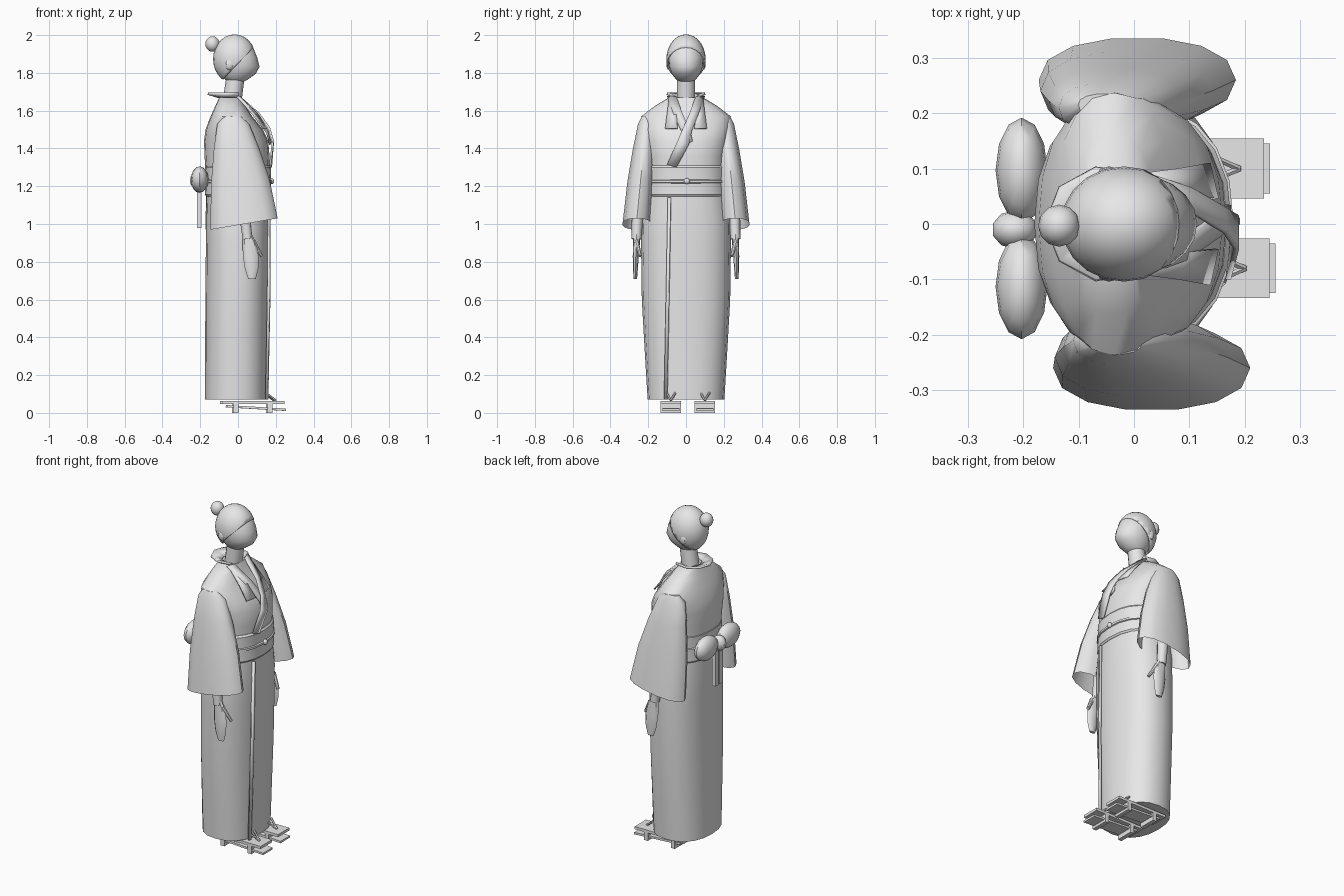
import bpy, bmesh, math
from mathutils import Matrix, Vector

if "Cube" in bpy.data.objects:
    bpy.data.objects.remove(bpy.data.objects["Cube"])

mat = bpy.data.materials.new("plain_grey")
mat.diffuse_color = (0.8, 0.8, 0.8, 1)
mat.use_nodes = True
mat.node_tree.nodes["Principled BSDF"].inputs["Base Color"].default_value = mat.diffuse_color


def finish(name, bm, angle=35, thick=0):
    """Turn a bmesh into a named, shaded object."""
    bmesh.ops.recalc_face_normals(bm, faces=bm.faces)
    me = bpy.data.meshes.new(name)
    bm.to_mesh(me)
    bm.free()
    me.materials.append(mat)
    ob = bpy.data.objects.new(name, me)
    bpy.context.collection.objects.link(ob)
    if thick:
        mod = ob.modifiers.new("thickness", 'SOLIDIFY')
        mod.thickness = thick
        mod.offset = 0
    bpy.ops.object.select_all(action='DESELECT')
    ob.select_set(True)
    bpy.context.view_layer.objects.active = ob
    bpy.ops.object.shade_smooth_by_angle(angle=math.radians(angle))
    return ob


def ring(z, cx, rx, ry, cy=0, n=20, power=2.0, slope=0):
    """Superellipse ring; slope tilts it along x."""
    pts = []
    for i in range(n):
        a = 2 * math.pi * i / n
        c, s = math.cos(a), math.sin(a)
        x = math.copysign(abs(c) ** (2 / power), c) * rx
        y = math.copysign(abs(s) ** (2 / power), s) * ry
        pts.append((cx + x, cy + y, z + slope * x))
    return pts


def loft(name, rings, bottom=True, top=True, angle=35, thick=0):
    bm = bmesh.new()
    rows = [[bm.verts.new(p) for p in r] for r in rings]
    n = len(rows[0])
    for a, b in zip(rows, rows[1:]):
        for i in range(n):
            j = (i + 1) % n
            bm.faces.new((a[i], a[j], b[j], b[i]))
    if bottom:
        bm.faces.new(rows[0])
    if top:
        bm.faces.new(rows[-1])
    return finish(name, bm, angle, thick)


def ribbon(name, pairs, thick=0.01):
    """Strip of cloth between two edges."""
    bm = bmesh.new()
    rows = [[bm.verts.new(p) for p in pair] for pair in pairs]
    for (a, b), (c, d) in zip(rows, rows[1:]):
        bm.faces.new((a, b, d, c))
    return finish(name, bm, 30, thick)


def ball(name, loc, size, seg=14, rows=8, cut=None, thick=0):
    bm = bmesh.new()
    bmesh.ops.create_uvsphere(bm, u_segments=seg, v_segments=rows, radius=1,
                              matrix=Matrix.Translation(loc) @ Matrix.Diagonal((*size, 1)))
    if cut:
        bmesh.ops.bisect_plane(bm, geom=bm.verts[:] + bm.edges[:] + bm.faces[:],
                               plane_co=cut[0], plane_no=cut[1], clear_outer=True)
    return finish(name, bm, 40, thick)


def box(name, loc, size, pitch=0):
    bm = bmesh.new()
    bmesh.ops.create_cube(bm, size=1, matrix=Matrix.Translation(loc)
                          @ Matrix.Rotation(pitch, 4, 'Y') @ Matrix.Diagonal((*size, 1)))
    return finish(name, bm)


def rod(name, a, b, r1, r2, seg=8):
    a, b = Vector(a), Vector(b)
    d = b - a
    bm = bmesh.new()
    bmesh.ops.create_cone(bm, cap_ends=True, segments=seg, radius1=r1, radius2=r2, depth=d.length,
                          matrix=Matrix.Translation((a + b) / 2) @ d.to_track_quat('Z', 'Y').to_matrix().to_4x4())
    return finish(name, bm, 40)


# robe skirt and upper body
loft("robe_skirt", [ring(*r, power=2.3) for r in (
    (0.07, -.01, .165, .203), (0.3, -.008, .166, .217), (0.6, -.005, .168, .234),
    (0.9, -.001, .169, .238), (1.03, 0, .17, .236), (1.18, 0, .165, .21))])
loft("robe_bodice", [ring(*r, power=2.3) for r in (
    (1.2, -.003, .165, .2), (1.36, -.005, .172, .21), (1.44, -.01, .17, .225),
    (1.5, -.02, .152, .235), (1.57, -.035, .11, .237), (1.625, -.04, .08, .165),
    (1.67, -.04, .06, .09))], angle=40)

# overlap edge down the front of the skirt
ribbon("robe_overlap", [((.15, -.115, .07), (.155, -.1, .07)),
                        ((.16, -.105, .6), (.166, -.09, .6)),
                        ((.164, -.095, 1.14), (.168, -.08, 1.14))], .012)

# sash with cord and bead
loft("sash", [ring(z, 0, rx, ry, power=2.3) for z, rx, ry in (
    (1.145, .168, .212), (1.155, .175, .218), (1.225, .173, .212), (1.3, .176, .212), (1.31, .168, .205))])
loft("sash_cord", [ring(z, 0, r, r + .038, power=2.3) for z, r in (
    (1.214, .17), (1.219, .18), (1.231, .18), (1.236, .17))])
ball("cord_bead", (.178, .005, 1.227), (.014, .016, .016), 10, 6)

# bow at the back
for s, tag in ((1, "left"), (-1, "right")):
    ball("bow_loop_" + tag, (-.203, -.008 + s * .105, 1.235), (.047, .095, .07), 12, 8)
    box("bow_tail_" + tag, (-.205, -.008 + s * .02, 1.085), (.022, .03, .21))
ball("bow_knot", (-.215, -.01, 1.23), (.042, .035, .045), 10, 8)

# sleeves, arms and hands
for s, tag in ((1, "left"), (-1, "right")):
    dx = -.026 if s > 0 else 0
    loft("sleeve_" + tag, [ring(z, cx + dx, rx, ry, s * cy, 14, 2.2, sl) for z, cx, rx, ry, cy, sl in (
        (1.57, -.03, .045, .02, .215, 0), (1.53, -.025, .085, .045, .21, 0),
        (1.4, -.008, .12, .06, .222, .03), (1.22, .012, .155, .072, .24, .1),
        (1.0, .032, .178, .077, .26, .17))], bottom=True, top=False, angle=40)
    y = s * .262
    rod("forearm_" + tag, (.02 + dx, s * .25, 1.2), (.05 + dx, y, .92), .036, .026, 10)
    loft("hand_" + tag, [ring(z, cx + dx, rx, ry, y + s * oy, 8) for z, cx, rx, ry, oy in (
        (.945, .05, .024, .018, 0), (.9, .06, .036, .018, 0), (.83, .068, .042, .016, .004),
        (.76, .072, .035, .013, .006), (.71, .074, .02, .009, .006))])
    rod("thumb_" + tag, (.08 + dx, y, .91), (.125 + dx, y - s * .02, .83), .013, .009)

# neck, face, hair, ears
rod("neck", (-.035, 0, 1.62), (-.012, 0, 1.79), .05, .048, 14)
loft("face", [ring(*r) for r in (
    (1.748, -.01, .03, .03), (1.765, -.008, .06, .052), (1.795, .001, .093, .076),
    (1.832, .006, .108, .089), (1.88, -.003, .105, .094), (1.93, -.018, .1, .085),
    (1.97, -.022, .07, .062))], angle=50)
ball("hair", (-.018, 0, 1.873), (.11, .1, .127), 20, 14,
     cut=((0, 0, 1.85), (1, 0, -.94)), thick=.008)
ball("hair_bun", (-.135, -.003, 1.953), (.038, .038, .041), 12, 8)
for s, tag in ((1, "left"), (-1, "right")):
    ball("ear_" + tag, (-.045, s * .09, 1.845), (.022, .014, .03), 8, 6)

# collar standing away from the nape
arc = [math.radians(a) for a in range(60, 301, 40)]
ribbon("collar_back", [((-.03 + .065 * math.cos(a), .065 * math.sin(a), 1.67),
                        (-.05 + .11 * math.cos(a), .103 * math.sin(a), 1.69)) for a in arc], .012)

# crossing front bands: right one tucked under, left one on top
ribbon("collar_under", [((-.005, -.1, 1.675), (.01, -.05, 1.672)),
                        ((.09, -.065, 1.58), (.1, -.018, 1.585)),
                        ((.155, -.02, 1.48), (.155, .02, 1.5)),
                        ((.17, .0, 1.42), (.17, .035, 1.44))])
ribbon("collar_over", [((-.005, .1, 1.675), (.01, .05, 1.672)),
                       ((.1, .065, 1.58), (.11, .018, 1.585)),
                       ((.16, .03, 1.49), (.165, -.015, 1.51)),
                       ((.185, .015, 1.42), (.185, -.045, 1.44)),
                       ((.175, -.05, 1.3), (.17, -.1, 1.315))])
for s, tag in ((1, "left"), (-1, "right")):
    ribbon("collar_panel_" + tag, [((.005, s * .09, 1.665), (.015, s * .06, 1.665)),
                                   ((.08, s * .1, 1.58), (.095, s * .05, 1.58)),
                                   ((.135, s * .11, 1.505), (.15, s * .045, 1.505))], .008)

# raised wooden sandals
for y, dx, tag in ((.1, 0, "left"), (-.08, .01, "right")):
    box("sandal_top_" + tag, (.07 + dx, y, .056), (.33, .108, .016))
    box("sandal_sole_" + tag, (.09 + dx, y, .026), (.31, .09, .012), .06)
    for x in (-.02, .16):
        box("sandal_tooth_" + tag, (x + dx, y, .025), (.025, .108, .05))
    for s in (1, -1):
        rod("sandal_strap_" + tag, (.19 + dx, y, .066), (.135 + dx, y + s * .024, .107), .006, .006, 6)
